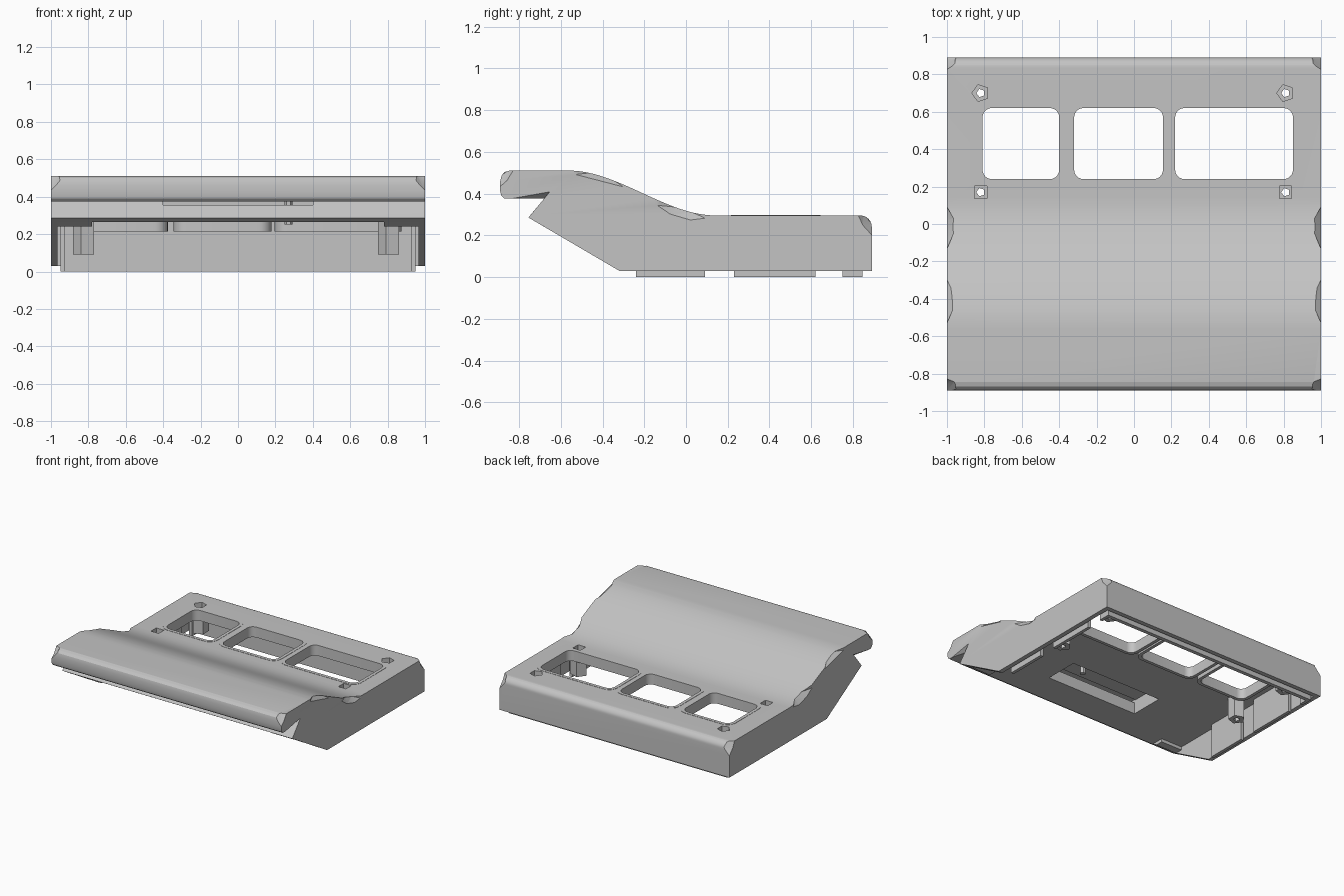
import bpy, bmesh, math
from mathutils import Matrix

cube = bpy.data.objects.get("Cube")
if cube:
    bpy.data.objects.remove(cube, do_unlink=True)

grey = bpy.data.materials.new("plain grey")
grey.use_nodes = True
grey.diffuse_color = (0.55, 0.55, 0.55, 1)
grey.node_tree.nodes["Principled BSDF"].inputs["Base Color"].default_value = (0.55, 0.55, 0.55, 1)


def finish(bm, name):
    bmesh.ops.recalc_face_normals(bm, faces=bm.faces)
    mesh = bpy.data.meshes.new(name)
    bm.to_mesh(mesh)
    bm.free()
    mesh.materials.append(grey)
    ob = bpy.data.objects.new(name, mesh)
    bpy.context.collection.objects.link(ob)
    return ob


def extrude(name, points, offset):
    """Closed outline of 3D points pushed along an offset."""
    bm = bmesh.new()
    face = bm.faces.new([bm.verts.new(p) for p in points])
    new = bmesh.ops.extrude_face_region(bm, geom=[face])["geom"]
    bmesh.ops.translate(bm, vec=offset, verts=[v for v in new if isinstance(v, bmesh.types.BMVert)])
    return finish(bm, name)


def side_prism(name, profile, x0, x1):
    return extrude(name, [(x0, y, z) for y, z in profile], (x1 - x0, 0, 0))


def box(name, x0, x1, y0, y1, z0, z1):
    return side_prism(name, [(y0, z0), (y1, z0), (y1, z1), (y0, z1)], x0, x1)


def ngon(name, x, y, r, sides, turn, z0, z1):
    pts = [(x + r * math.cos(turn + math.tau * i / sides),
            y + r * math.sin(turn + math.tau * i / sides), z0) for i in range(sides)]
    return extrude(name, pts, (0, 0, z1 - z0))


def rounded(name, x0, x1, y0, y1, r, z0, z1):
    pts = []
    corners = [(x1 - r, y1 - r), (x0 + r, y1 - r), (x0 + r, y0 + r), (x1 - r, y0 + r)]
    for k, (cx, cy) in enumerate(corners):
        for i in range(7):
            a = math.pi / 2 * (k + i / 6)
            pts.append((cx + r * math.cos(a), cy + r * math.sin(a), z0))
    return extrude(name, pts, (0, 0, z1 - z0))


def hull(name, points, side):
    bm = bmesh.new()
    for x, y, z in points:
        bm.verts.new((x * side, y, z))
    out = bmesh.ops.convex_hull(bm, input=bm.verts)
    loose = {g for g in out["geom_interior"] + out["geom_unused"] if isinstance(g, bmesh.types.BMVert)}
    bmesh.ops.delete(bm, geom=list(loose), context="VERTS")
    return finish(bm, name)


def cut(ob, cutters):
    bpy.context.view_layer.objects.active = ob
    for c in cutters:
        mod = ob.modifiers.new("cut", "BOOLEAN")
        mod.operation = "DIFFERENCE"
        mod.solver = "EXACT"
        mod.object = c
        bpy.ops.object.modifier_apply(modifier=mod.name)


# Shell: side profile with a raised front rest and a hooked lip
profile = [(-0.755, 0.285), (-0.68, 0.375), (-0.87, 0.375), (-0.885, 0.39), (-0.89, 0.41),
           (-0.89, 0.46), (-0.883, 0.487), (-0.868, 0.503), (-0.845, 0.51)]
for i in range(25):
    t = i / 24
    profile.append((-0.56 + 0.7 * t, 0.51 - 0.215 * t * t * (3 - 2 * t)))
for i in range(7):
    a = math.pi / 2 * (1 - i / 6)
    profile.append((0.835 + 0.055 * math.cos(a), 0.24 + 0.055 * math.sin(a)))
profile += [(0.89, 0.03), (-0.32, 0.03)]
shell = side_prism("shell", profile, -1, 1)

# Hollow underside, with a pocket and cable slot under the front rest
cutters = [box("cavity", -0.965, 0.965, -1.2, 0.855, -0.2, 0.265),
           box("pocket", -0.4, 0.4, -0.47, -0.2, 0.2, 0.375),
           box("slot", -0.4, 0.4, -0.75, -0.46, 0.355, 0.382)]

# Chamfered corners and side hollows, on both sides
for s in (-1, 1):
    cutters += [
        hull("hump_cut", [(1.005, -0.54, 0.49), (1.005, -0.29, 0.425), (1.005, -0.54, 0.6),
                          (1.005, -0.29, 0.6), (0.965, -0.45, 0.5), (0.965, -0.37, 0.48),
                          (0.965, -0.41, 0.6)], s),
        hull("valley_cut", [(1.005, -0.15, 0.345), (1.005, -0.08, 0.297), (1.005, 0.02, 0.268),
                            (1.005, 0.1, 0.278), (1.005, 0.1, 0.4), (1.005, -0.13, 0.45),
                            (0.965, -0.05, 0.335), (0.965, 0.03, 0.31), (0.965, 0, 0.45)], s),
        hull("back_cut", [(1.005, 0.82, 0.3), (1.005, 0.845, 0.245), (1.005, 0.895, 0.19),
                          (0.95, 0.895, 0.25), (0.96, 0.85, 0.3), (1.02, 0.92, 0.35)], s),
        hull("nose_cut", [(1.005, -0.82, 0.52), (1.005, -0.86, 0.455), (1.005, -0.9, 0.42),
                          (0.95, -0.9, 0.475), (0.955, -0.84, 0.52), (1.02, -0.92, 0.56)], s),
        hull("lip_cut", [(1.005, -0.87, 0.373), (1.005, -0.65, 0.412), (1.005, -0.755, 0.284),
                         (0.96, -0.68, 0.376), (0.985, -0.757, 0.284), (1.005, -0.87, 0.35)], s)]

# Windows with hanging collars
for name, x0, x1 in (("right", -0.81, -0.4), ("middle", -0.32, 0.155), ("left", 0.22, 0.85)):
    hole = rounded("window", x0, x1, 0.24, 0.62, 0.05, 0.1, 0.5)
    collar = rounded(name + "_window_collar", x0 - 0.025, x1 + 0.025, 0.215, 0.645, 0.07, 0.215, 0.297)
    cut(collar, [hole])
    cutters.append(hole)

# Screw posts with recessed holes
for x in (-0.82, 0.81):
    for y, sides, turn in ((0.7, 5, math.pi), (0.17, 4, math.pi / 4)):
        recess = ngon("recess", x, y, 0.047, sides, turn, 0.24, 0.5)
        bore = ngon("bore", x, y, 0.023, 5, math.pi, 0, 0.5)
        post = ngon("screw_post", x, y, 0.062, 5, math.pi, 0.09, 0.28)
        cut(post, [recess, bore])
        cutters += [recess, bore]

cut(shell, cutters)
for c in set(cutters):
    bpy.data.objects.remove(c, do_unlink=True)

# Locating lips inside the walls
box("back_lip", -0.95, 0.95, 0.815, 0.845, 0, 0.27)
for s in (-1, 1):
    for y0, y1 in ((-0.24, 0.09), (0.23, 0.62), (0.75, 0.82)):
        box("side_lip", s * 0.925, s * 0.95, y0, y1, 0, 0.27)
    # Corner blocks at the front edge
    side_prism("front_corner_block", [(-0.72, 0.267), (-0.68, 0.24), (-0.62, 0.24), (-0.62, 0.267)],
               s * 0.78, s * 0.967)
ngon("pocket_peg", 0.27, -0.25, 0.022, 6, 0, 0.25, 0.38)

# Smooth the curves, keep edges sharp
for ob in bpy.data.objects:
    ob.select_set(ob.type == "MESH")
bpy.context.view_layer.objects.active = shell
bpy.ops.object.shade_smooth_by_angle(angle=math.radians(25))
